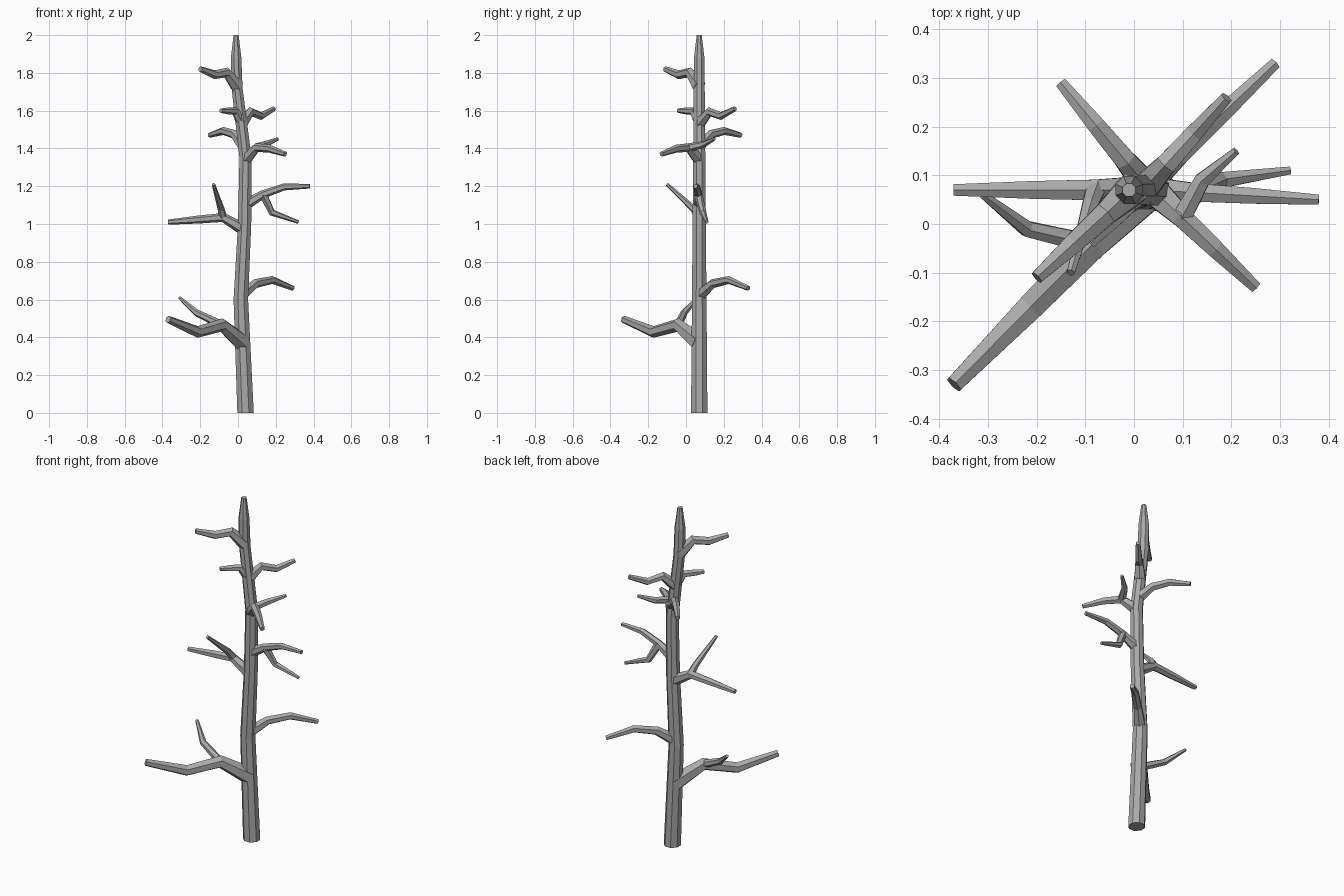
import bpy, bmesh, math
from mathutils import Vector

cube = bpy.data.objects.get("Cube")
if cube:
    bpy.data.objects.remove(cube, do_unlink=True)

bark = bpy.data.materials.new("grey_bark")
bark.use_nodes = True
grey = (.4, .4, .4, 1)
bark.diffuse_color = grey
bark.node_tree.nodes["Principled BSDF"].inputs["Base Color"].default_value = grey

UP = Vector((0, 0, 1))


def limb(name, points, radii, sides=6, level=False):
    """Faceted tapering tube; level keeps every ring horizontal."""
    bm = bmesh.new()
    rings = []
    last = len(points) - 1
    for i, (point, radius) in enumerate(zip(points, radii)):
        ahead = (points[min(i + 1, last)] - point).normalized()
        behind = (point - points[max(i - 1, 0)]).normalized()
        along = UP if level else (ahead + behind).normalized()
        side = Vector((1, 0, 0)) if level else along.cross(UP).normalized()
        above = side.cross(along)
        angles = [math.tau * (k + .5) / sides for k in range(sides)]
        rings.append([bm.verts.new(point + radius * (side * math.cos(a) + above * math.sin(a)))
                      for a in angles])
    for low, high in zip(rings, rings[1:]):
        for k in range(sides):
            following = (k + 1) % sides
            bm.faces.new((low[k], low[following], high[following], high[k]))
    bm.faces.new(rings[0])
    bm.faces.new(rings[-1])
    bmesh.ops.recalc_face_normals(bm, faces=bm.faces)
    mesh = bpy.data.meshes.new(name)
    bm.to_mesh(mesh)
    bm.free()
    mesh.materials.append(bark)
    bpy.context.collection.objects.link(bpy.data.objects.new(name, mesh))


# Slightly crooked trunk that thins with height and ends in a blunt tip
bends = [(.04, 0), (.015, .6), (.035, 1), (.04, 1.35), (-.005, 1.72), (-.01, 1.88), (-.01, 2)]
spine = [Vector((x, .07, z)) for x, z in bends]
girth = [.047 - .009 * point.z for point in spine]
girth[-1] /= 2
limb("trunk", spine, girth, sides=8, level=True)


def trunk_centre(height):
    for low, high in zip(spine, spine[1:]):
        if height <= high.z:
            return low.lerp(high, (height - low.z) / (high.z - low.z))


def branch(name, height, tip, arch=0, thick=.034):
    """Rises from the trunk to a shoulder, arches or sags at an elbow, then ends at the tip."""
    root, tip = trunk_centre(height), Vector(tip)
    shoulder = root.lerp(tip, .28)
    shoulder.z = height + thick * 1.9
    elbow = shoulder.lerp(tip, .45) + UP * arch
    limb(name, [root, shoulder, elbow, tip], [thick * t for t in (1, .72, .62, .4)])
    return shoulder


def twig(name, root, bend, tip, thick=.023):
    limb(name, [root, Vector(bend), Vector(tip)], [thick, thick * .8, thick * .4])


# Lower branches
fork = branch("low_branch", .37, (-.37, -.33, .495), arch=-.05, thick=.05)
twig("low_twig", fork, (-.22, -.01, .53), (-.31, .06, .61))
branch("back_branch", .62, (.29, .33, .66), arch=.03)

# Middle branches, each with a fork
fork = branch("middle_right_branch", .97, (-.37, .07, 1.01))
twig("middle_right_twig", fork, (-.09, .04, 1.08), (-.13, -.1, 1.21))
fork = branch("middle_left_branch", 1.1, (.38, .05, 1.2), arch=.02, thick=.03)
twig("middle_left_twig", fork, (.18, .09, 1.06), (.32, .11, 1.01))

# Upper branches
fork = branch("front_left_branch", 1.34, (.25, -.13, 1.37), arch=.01)
twig("front_left_twig", fork, (.14, .09, 1.42), (.21, .15, 1.45))
branch("back_right_branch", 1.41, (-.15, .29, 1.47), arch=.02)
branch("back_left_branch", 1.53, (.19, .26, 1.61), arch=-.03)
branch("front_right_branch", 1.54, (-.09, -.04, 1.6), thick=.03)
branch("top_branch", 1.73, (-.2, -.11, 1.82), arch=-.02, thick=.038)
